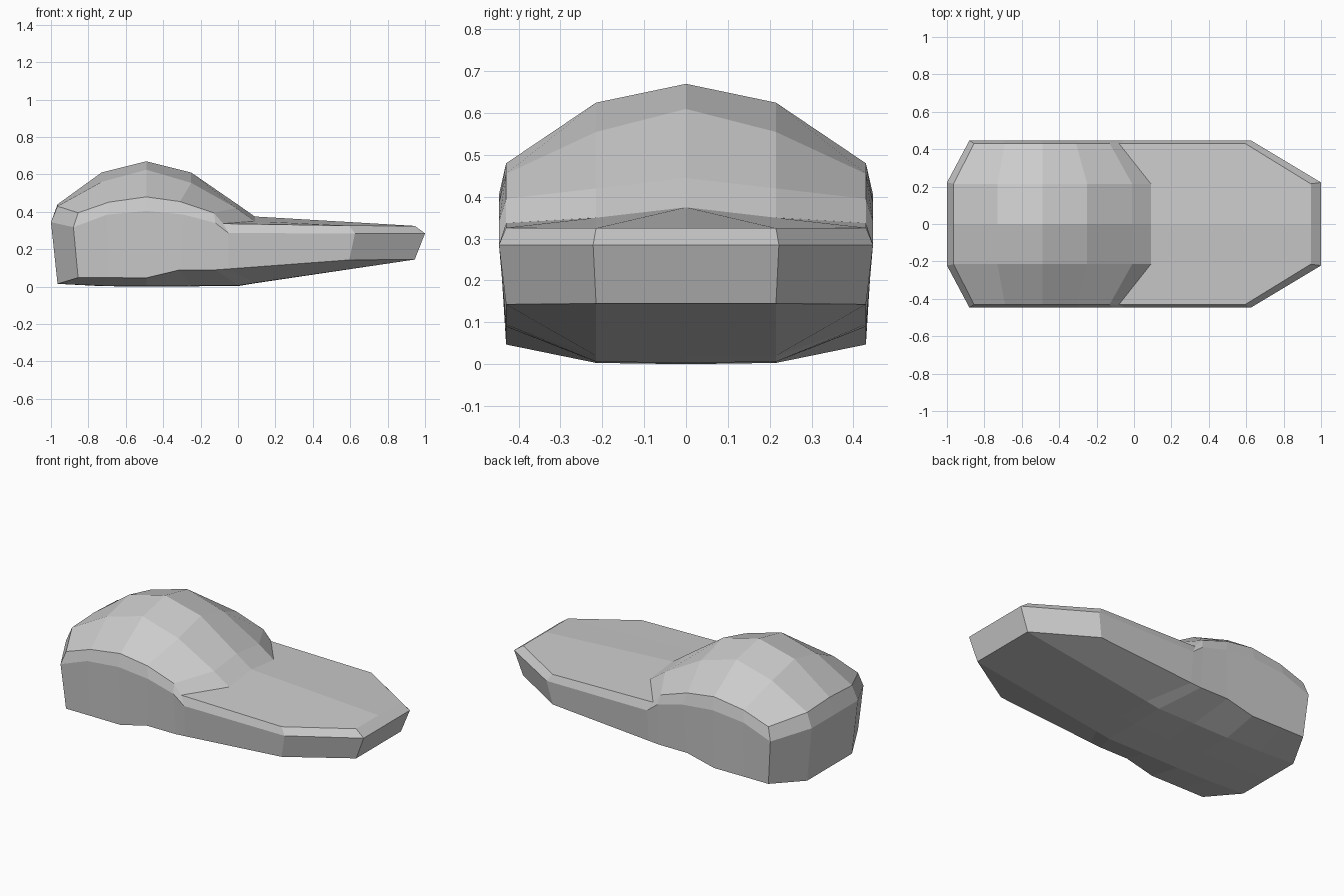
import bpy, bmesh

if "Cube" in bpy.data.objects:
    bpy.data.objects.remove(bpy.data.objects["Cube"])

# Half-body control rows: columns run rear to front, rows centre to side.
Y = [0, 0.215, 0.43]
TOP = [
    [(-.965, .44), (-.73, .61), (-.49, .67), (-.25, .61), (-.01, .445), (.09, .375), (.945, .325)],
    [(-.965, .43), (-.73, .56), (-.49, .625), (-.25, .555), (-.01, .42), (.09, .35), (.945, .325)],
    [(-.855, .395), (-.69, .452), (-.49, .48), (-.31, .455), (-.13, .395), (-.08, .337), (.595, .326)],
]
BOTTOM = [
    [(-.965, .015), (-.73, .003), (-.49, 0), (-.25, .002), (0, .003), (.09, .018), (.945, .145)],
    [(-.965, .015), (-.73, .005), (-.49, .003), (-.25, .005), (0, .006), (.09, .02), (.945, .145)],
    [(-.855, .048), (-.69, .048), (-.49, .047), (-.31, .09), (-.12, .09), (-.05, .095), (.595, .143)],
]
RIM_SIDE = [(-.88, .318), (-.7, .385), (-.49, .405), (-.29, .385), (-.12, .34), (-.05, .286), (.625, .285)]

bm = bmesh.new()


def grid(rows):
    return [[bm.verts.new((x, y, z)) for x, z in row] for y, row in zip(Y, rows)]


top, bottom = grid(TOP), grid(BOTTOM)

# Roof, deck and underside
for j in range(2):
    for i in range(6):
        for g in (top, bottom):
            bm.faces.new((g[j][i], g[j][i + 1], g[j + 1][i + 1], g[j + 1][i]))

# Protruding rim between the top bevel and the side walls
chain = [(0, 0), (1, 0)] + [(2, i) for i in range(7)] + [(1, 6), (0, 6)]
rim_pos = [(-1, 0, .345), (-1, .222, .345)]
rim_pos += [(x, .447, z) for x, z in RIM_SIDE]
rim_pos += [(1, .222, .285), (1, 0, .285)]
rim = [bm.verts.new(p) for p in rim_pos]
for k in range(len(chain) - 1):
    (j0, i0), (j1, i1) = chain[k], chain[k + 1]
    for g in (top, bottom):
        bm.faces.new((g[j0][i0], g[j1][i1], rim[k + 1], rim[k]))

# Mirror the half shell across y
bmesh.ops.mirror(bm, geom=bm.verts[:] + bm.edges[:] + bm.faces[:],
                 axis='Y', merge_dist=0.0005)
bmesh.ops.remove_doubles(bm, verts=bm.verts[:], dist=0.0005)
bmesh.ops.recalc_face_normals(bm, faces=bm.faces[:])
mesh = bpy.data.meshes.new("domed_body")
bm.to_mesh(mesh)
bm.free()
body = bpy.data.objects.new("domed_body", mesh)
bpy.context.collection.objects.link(body)
